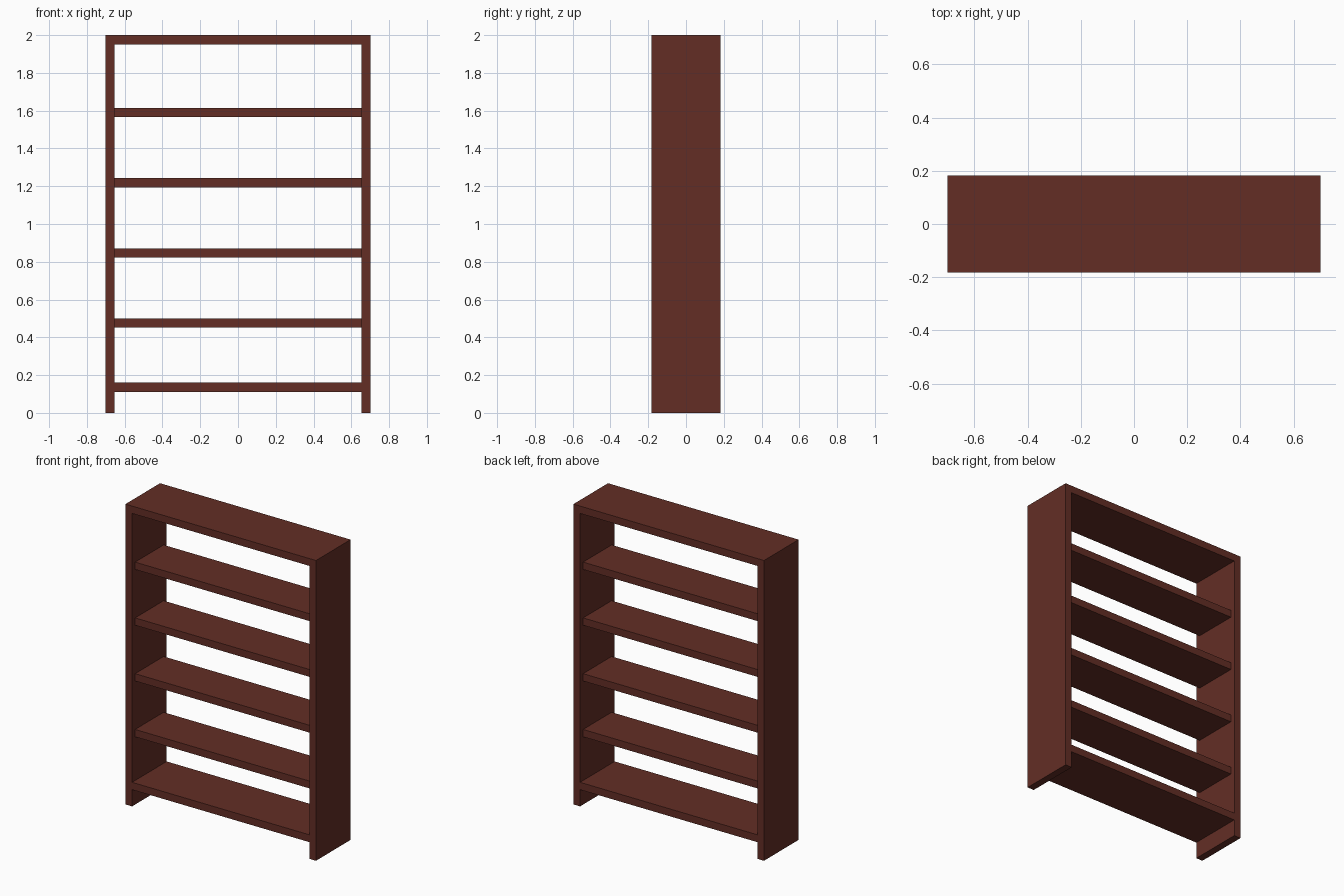
import bpy

if "Cube" in bpy.data.objects:
    bpy.data.objects.remove(bpy.data.objects["Cube"])

HALF_W, HALF_D, T, H = 0.702, 0.182, 0.049, 2.0
INNER = HALF_W - T

wood = bpy.data.materials.new("dark red brown wood")
wood.diffuse_color = (0.125, 0.027, 0.0185, 1.0)
wood.use_nodes = True
wood.node_tree.nodes["Principled BSDF"].inputs["Base Color"].default_value = wood.diffuse_color


def board(name, x0, x1, half_d, z0, z1):
    """Box from x0..x1 and z0..z1, centred in depth."""
    bpy.ops.mesh.primitive_cube_add(size=1, location=((x0 + x1) / 2, 0, (z0 + z1) / 2))
    ob = bpy.context.object
    ob.name = name
    ob.scale = (x1 - x0, 2 * half_d, z1 - z0)
    bpy.ops.object.transform_apply(location=False, rotation=False, scale=True)
    ob.data.materials.append(wood)
    return ob


# full-height side panels
board("left_side_panel", -HALF_W, -INNER, HALF_D, 0, H)
board("right_side_panel", INNER, HALF_W, HALF_D, 0, H)

# top and bottom boards, flush with the side panels
board("top_board", -INNER, INNER, HALF_D, H - T, H)
board("bottom_board", -INNER, INNER, HALF_D, 0.111, 0.160)

# four shelves, slightly recessed front and back
for i in range(4):
    z = 0.451 + i * 0.3715
    board(f"shelf_{i + 1}", -INNER, INNER, HALF_D - 0.032, z, z + T)
